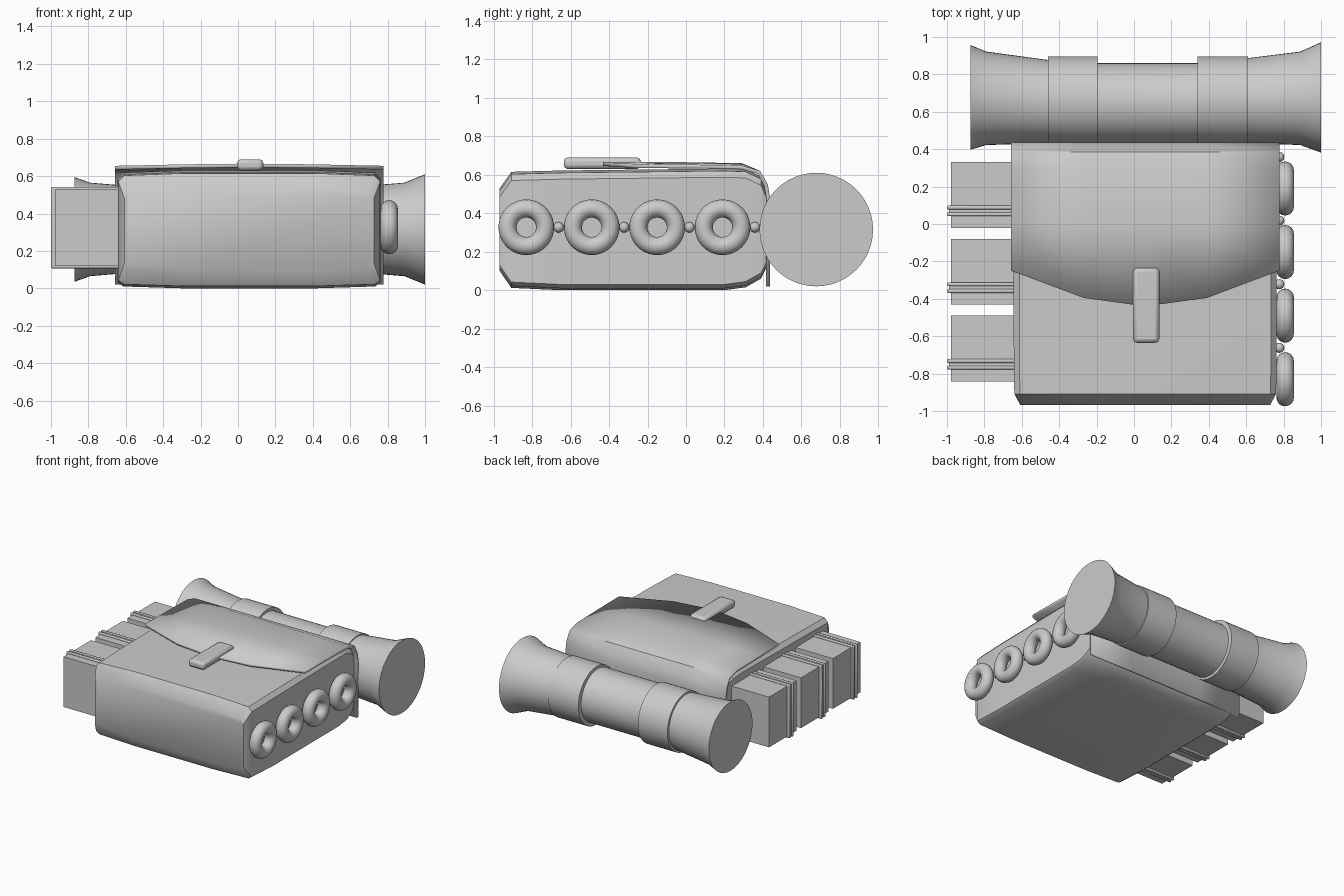
import bpy, bmesh
from math import sin, cos, pi

if "Cube" in bpy.data.objects:
    bpy.data.objects.remove(bpy.data.objects["Cube"])


def finish(ob, angle=35):
    bpy.ops.object.select_all(action='DESELECT')
    ob.select_set(True)
    bpy.context.view_layer.objects.active = ob
    bpy.ops.object.shade_smooth_by_angle(angle=angle * pi / 180)
    return ob


def loft(name, rings, closed=True, angle=35):
    """Skin equal-length rings of points; closed rings also get end caps."""
    bm = bmesh.new()
    vs = [[bm.verts.new(p) for p in r] for r in rings]
    n = len(vs[0])
    for a, b in zip(vs, vs[1:]):
        for i in range(n if closed else n - 1):
            j = (i + 1) % n
            bm.faces.new((a[i], a[j], b[j], b[i]))
    if closed:
        bm.faces.new(vs[0])
        bm.faces.new(vs[-1])
    bmesh.ops.recalc_face_normals(bm, faces=bm.faces)
    me = bpy.data.meshes.new(name)
    bm.to_mesh(me)
    bm.free()
    ob = bpy.data.objects.new(name, me)
    bpy.context.collection.objects.link(ob)
    return finish(ob, angle)


def box(name, x0, x1, y0, y1, z0, z1, bevel=0):
    bpy.ops.mesh.primitive_cube_add(size=1, location=((x0 + x1) / 2, (y0 + y1) / 2, (z0 + z1) / 2))
    ob = bpy.context.object
    ob.name = name
    ob.scale = (x1 - x0, y1 - y0, z1 - z0)
    bpy.ops.object.transform_apply(location=False, rotation=False, scale=True)
    if bevel:
        m = ob.modifiers.new("bevel", 'BEVEL')
        m.width, m.segments = bevel, 2
        finish(ob)
    return ob


def tube(name, sections, n=48):
    """Round section along x from (x, radius, centre y)."""
    return loft(name, [[(x, cy + r * cos(2 * pi * i / n), 0.315 + r * sin(2 * pi * i / n))
                        for i in range(n)] for x, r, cy in sections])


# Bag body: crowned sections stepped along y (y, half width, bottom, top)
CX = 0.06


def body_section(y, w, b, t):
    half = [(w, t - 0.045), (w - 0.03, t - 0.012), (w * 0.5, t)]
    low = [(w * 0.5, b), (w - 0.03, b + 0.01), (w, b + 0.03)]
    right = low + half
    pts = right + [(-x, z) for x, z in reversed(right)]
    return [(CX + x, y, z) for x, z in pts]


loft("bag_body", [body_section(*s) for s in (
    (-0.968, 0.668, 0.10, 0.53), (-0.908, 0.70, 0.012, 0.615), (-0.65, 0.703, 0.0, 0.622),
    (0.2, 0.703, 0.0, 0.632), (0.31, 0.703, 0.015, 0.628), (0.39, 0.70, 0.06, 0.59),
    (0.42, 0.69, 0.12, 0.52))])

# Flap: folds over the back edge, with a curved front hem
columns = []
for u, hem, crown in ((-1, -0.25, 0), (-0.46, -0.395, 0.008), (0, -0.44, 0.012),
                      (0.46, -0.395, 0.008), (1, -0.25, 0)):
    side = [(0.437, 0.02), (0.437, 0.48), (0.425, 0.55), (0.385, 0.62), (0.29, 0.648 + crown),
            (0.0, 0.653 + crown), (hem, 0.655 + crown)]
    columns.append([(CX + 0.717 * u, y, z) for y, z in side])
flap = loft("flap", columns, closed=False)
solid = flap.modifiers.new("thickness", 'SOLIDIFY')
solid.thickness, solid.offset = 0.02, 0
# Keep the outer surface on the profile whichever way the normals face
top_face = min(flap.data.polygons, key=lambda f: f.center.y)
solid.offset = -1 if top_face.normal.z > 0 else 1

# Closing tab on the flap
box("flap_tab", -0.005, 0.135, -0.635, -0.235, 0.63, 0.69, 0.02)

# Side pouches with ridged straps
for i in range(3):
    y = 0.155 - 0.41 * i
    box(f"pouch_{i + 1}", -0.978, -0.60, y - 0.176, y + 0.176, 0.12, 0.528)
    c = y - 0.085
    box(f"pouch_strap_{i + 1}", -0.99, -0.60, c - 0.015, c + 0.015, 0.112, 0.535)
    for s in (-1, 1):
        box(f"strap_ridge_{i + 1}_{'front' if s < 0 else 'back'}", -1.0, -0.60,
            c + s * 0.018 - 0.01, c + s * 0.018 + 0.01, 0.107, 0.542, 0.007)

# Rings and link beads on the right side
for i in range(4):
    y = -0.83 + 0.34 * i
    bpy.ops.mesh.primitive_torus_add(major_radius=0.0975, minor_radius=0.047, major_segments=40,
                                     minor_segments=16, location=(0.808, y, 0.327),
                                     rotation=(0, pi / 2, 0))
    bpy.context.object.name = f"ring_{i + 1}"
    finish(bpy.context.object)
    bpy.ops.mesh.primitive_uv_sphere_add(segments=16, ring_count=10, radius=0.027,
                                         location=(0.777, y + 0.168, 0.327))
    bpy.context.object.name = f"ring_link_{i + 1}"
    finish(bpy.context.object)

# Rolled blanket with flared ends and two bands
tube("bedroll", [(-0.875, 0.28, 0.677), (-0.79, 0.25, 0.672), (-0.46, 0.222, 0.655),
                 (-0.19, 0.213, 0.647), (0.34, 0.213, 0.647), (0.61, 0.227, 0.66),
                 (0.89, 0.25, 0.672), (1.0, 0.295, 0.677)])
tube("bedroll_band_left", [(-0.46, 0.236, 0.66), (-0.195, 0.236, 0.66)])
tube("bedroll_band_right", [(0.34, 0.236, 0.66), (0.61, 0.236, 0.66)])
